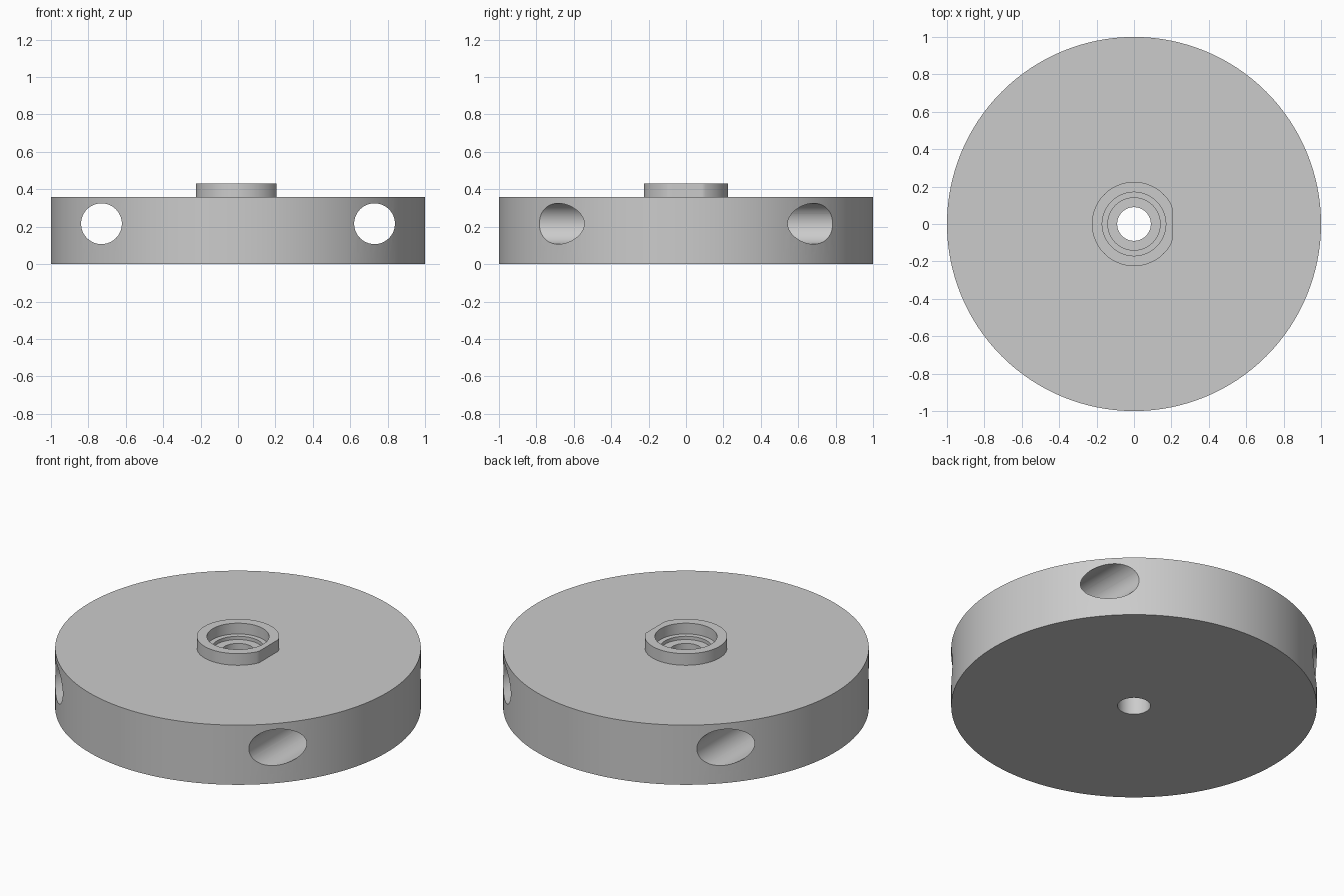
import bpy, bmesh, math
from mathutils import Matrix

if "Cube" in bpy.data.objects:
    bpy.data.objects.remove(bpy.data.objects["Cube"], do_unlink=True)

SEGMENTS = 128
HUB_RADIUS, HUB_FLAT = 0.225, 0.205

grey = bpy.data.materials.new("plain grey")
grey.use_nodes = True
colour = (0.6, 0.6, 0.6, 1)
grey.diffuse_color = colour
grey.node_tree.nodes["Principled BSDF"].inputs["Base Color"].default_value = colour


def add_object(name, bm):
    bmesh.ops.recalc_face_normals(bm, faces=bm.faces)
    mesh = bpy.data.meshes.new(name)
    bm.to_mesh(mesh)
    bm.free()
    mesh.materials.append(grey)
    obj = bpy.data.objects.new(name, mesh)
    bpy.context.collection.objects.link(obj)
    return obj


def lathe(name, profile):
    """Revolve a closed radius/height profile about the z axis."""
    bm = bmesh.new()
    rings = []
    for radius, z in profile:
        ring = []
        for i in range(SEGMENTS):
            a = math.tau * i / SEGMENTS
            x = radius * math.cos(a)
            if radius == HUB_RADIUS:  # flat on the hub's side
                x = min(x, HUB_FLAT)
            ring.append(bm.verts.new((x, radius * math.sin(a), z)))
        rings.append(ring)
    for k, ring in enumerate(rings):
        above = rings[(k + 1) % len(rings)]
        for i in range(SEGMENTS):
            j = (i + 1) % SEGMENTS
            bm.faces.new((ring[i], ring[j], above[j], above[i]))
    return add_object(name, bm)


# Disc with raised hub, stepped counterbore and central through hole
disc = lathe("disc_with_hub", [
    (0.09, 0), (1, 0), (1, 0.36),
    (HUB_RADIUS, 0.36), (HUB_RADIUS, 0.43),
    (0.17, 0.43), (0.17, 0.365),
    (0.14, 0.365), (0.14, 0.345), (0.09, 0.345)])

# Two cross holes running front to back
for side in (-1, 1):
    bm = bmesh.new()
    bmesh.ops.create_cone(
        bm, cap_ends=True, segments=64, radius1=0.109, radius2=0.109, depth=2.4,
        matrix=Matrix.Translation((side * 0.73, 0, 0.216)) @ Matrix.Rotation(math.pi / 2, 4, "X"))
    cutter = add_object("cross_hole_cutter", bm)
    cutter.hide_render = True
    cut = disc.modifiers.new("cross_hole", "BOOLEAN")
    cut.operation = "DIFFERENCE"
    cut.solver = "EXACT"
    cut.object = cutter
    bpy.context.view_layer.objects.active = disc
    bpy.ops.object.modifier_apply(modifier=cut.name)
    bpy.data.objects.remove(cutter, do_unlink=True)

# Smooth curved walls, sharp rims
bpy.ops.object.select_all(action="DESELECT")
disc.select_set(True)
bpy.context.view_layer.objects.active = disc
bpy.ops.object.shade_smooth_by_angle(angle=math.radians(20))
